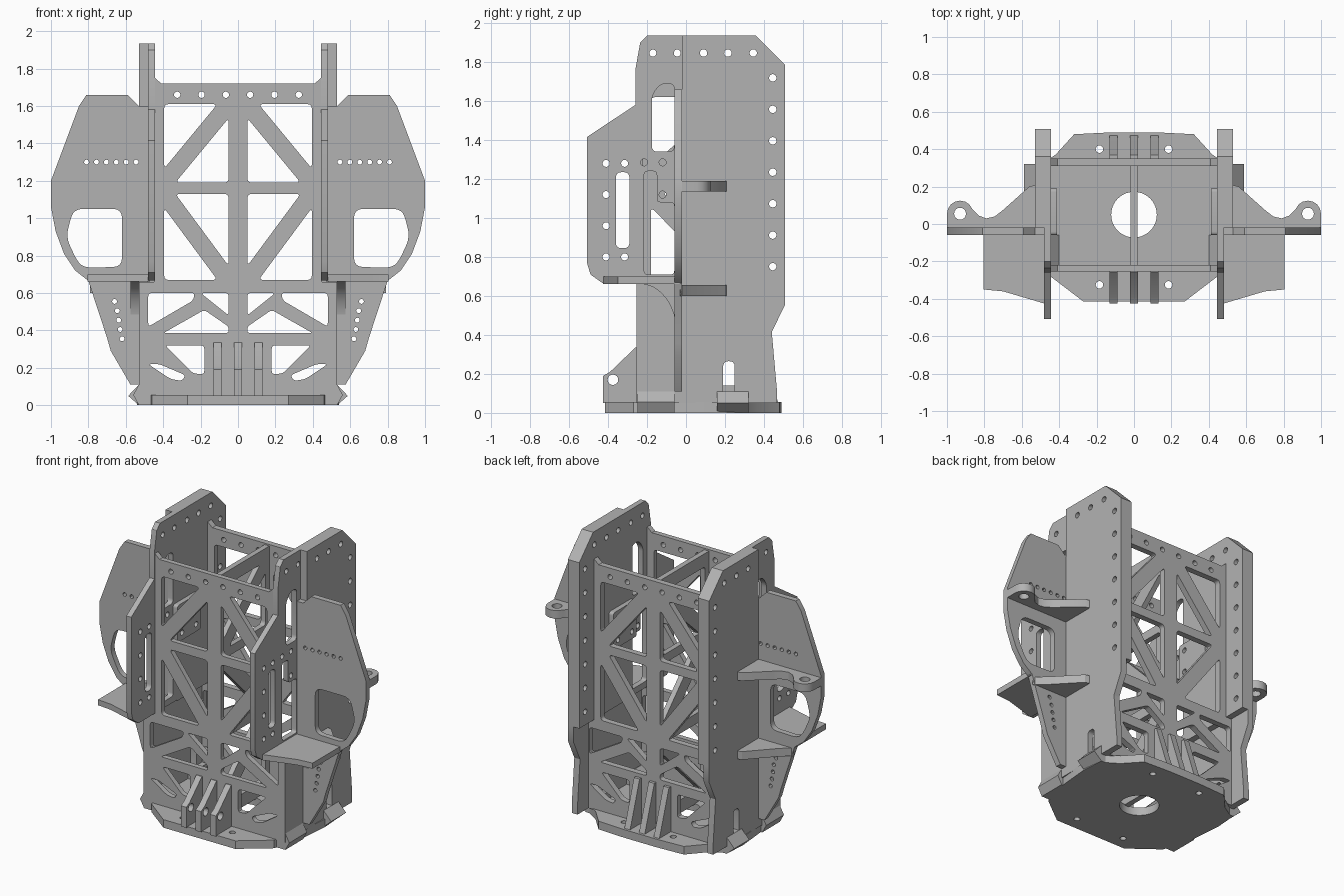
import bpy, bmesh, math
from mathutils import Vector

cube = bpy.data.objects.get("Cube")
if cube:
    bpy.data.objects.remove(cube, do_unlink=True)

metal = bpy.data.materials.new("machined grey")
metal.use_nodes = True
metal.diffuse_color = (0.45, 0.45, 0.45, 1)
metal.node_tree.nodes["Principled BSDF"].inputs["Base Color"].default_value = (0.45, 0.45, 0.45, 1)

AXES = {"x": lambda u, v, w: (w, u, v),
        "y": lambda u, v, w: (u, w, v),
        "z": lambda u, v, w: (u, v, w)}


def rounded(points, r, steps=4):
    """Round every corner of a polygon."""
    pts = [Vector(p) for p in points]
    out = []
    for i, p in enumerate(pts):
        a, b = pts[i - 1] - p, pts[(i + 1) % len(pts)] - p
        s = p + a.normalized() * min(r, a.length * 0.45)
        e = p + b.normalized() * min(r, b.length * 0.45)
        for k in range(steps + 1):
            t = k / steps
            out.append(s * (1 - t) ** 2 + p * 2 * t * (1 - t) + e * t * t)
    return out


def circle(u, v, r, n=16):
    return [(u + r * math.cos(math.tau * k / n), v + r * math.sin(math.tau * k / n)) for k in range(n)]


def rect(u0, u1, v0, v1, r=0.02):
    return rounded([(u0, v0), (u1, v0), (u1, v1), (u0, v1)], r)


def truss(u0, u1, v0, v1, rising=True):
    """Two triangular openings that leave a diagonal bar in a cell."""
    d, e = 0.06, 0.075
    a = [(u0, v1), (u1 - d, v1), (u0, v0 + e)]
    b = [(u1, v0), (u1, v1 - e), (u0 + d, v0)]
    if not rising:
        a, b = ([(u0 + u1 - u, v) for u, v in t] for t in (a, b))
    return [rounded(a, 0.025), rounded(b, 0.025)]


def flip(shapes):
    return [[(-p[0], p[1]) for p in s] for s in shapes]


def plate(name, outline, lo, hi, axis, holes=(), mirror=False):
    """Extrude an outline with holes between lo and hi along an axis."""
    curve = bpy.data.curves.new(name, "CURVE")
    curve.dimensions, curve.fill_mode = "2D", "BOTH"
    curve.extrude = (hi - lo) / 2
    for shape in [outline, *holes]:
        spline = curve.splines.new("POLY")
        spline.points.add(len(shape) - 1)
        for pt, p in zip(spline.points, shape):
            pt.co = (p[0], p[1], 0, 1)
        spline.use_cyclic_u = True
    temp = bpy.data.objects.new(name, curve)
    bpy.context.collection.objects.link(temp)
    bpy.context.view_layer.update()
    source = bpy.data.meshes.new_from_object(temp.evaluated_get(bpy.context.evaluated_depsgraph_get()))
    bpy.data.objects.remove(temp, do_unlink=True)
    for side in ((1, -1) if mirror else (1,)):
        bm = bmesh.new()
        bm.from_mesh(source)
        bmesh.ops.remove_doubles(bm, verts=bm.verts, dist=0.0001)
        for v in bm.verts:
            x, y, z = AXES[axis](v.co.x, v.co.y, v.co.z + (lo + hi) / 2)
            v.co = (x * side, y, z)
        bmesh.ops.recalc_face_normals(bm, faces=bm.faces)
        label = name if not mirror else ("left_" if side > 0 else "right_") + name
        mesh = bpy.data.meshes.new(label)
        bm.to_mesh(mesh)
        bm.free()
        mesh.materials.clear()
        mesh.materials.append(metal)
        bpy.context.collection.objects.link(bpy.data.objects.new(label, mesh))


def symmetric(half):
    return half + [(-u, v) for u, v in reversed(half)]


# Front and back truss panels
half_holes = truss(-.395, -.05, 1.19, 1.61) + truss(-.395, -.05, .67, 1.13, False)
half_holes += [rounded(s, .02) for s in (
    [(-.48, .60), (-.23, .60), (-.24, .56), (-.48, .42)],
    [(-.40, .385), (-.05, .385), (-.05, .42), (-.18, .51)],
    [(-.20, .60), (-.05, .60), (-.05, .48)],
    [(-.39, .32), (-.18, .32), (-.18, .165), (-.24, .17)],
    [(-.48, .22), (-.42, .22), (-.28, .16), (-.30, .13), (-.36, .14)])]
half_holes += [circle(x, 1.66, .017) for x in (-.325, -.195, -.065)]
panel_holes = half_holes + flip(half_holes)
panel = symmetric([(.53, .05), (.53, .66), (.45, .66), (.45, 1.755), (.41, 1.72)])
plate("front_panel", panel, -.255, -.22, "y", panel_holes)
plate("back_panel", [(max(-.5, min(.5, u)), v) for u, v in panel], .31, .35, "y", panel_holes)

# Middle web between the panels
web_holes = truss(-.18, .27, 1.19, 1.62) + truss(-.18, .27, .66, 1.13, False) + truss(-.18, .27, .14, .59)
plate("middle_web", [(-.23, .05), (.32, .05), (.32, 1.71), (-.23, 1.71)], -.018, .018, "x", web_holes)

# Thick side slabs, slimmer towards the base
bolts = [circle(y, 1.846, .019) for y in (.09, .215, .345)]
bolts += [circle(.445, .75 + .1615 * k, .019) for k in range(7)]
plate("side_slab", [(-.02, .66), (-.02, 1.935), (.36, 1.935), (.508, 1.785), (.508, .66)],
      .445, .53, "x", bolts, True)
plate("lower_side_slab", [(-.25, .05), (-.25, .66), (.508, .66), (.508, .554), (.44, .415), (.467, .11), (.467, .05)],
      .487, .53, "x", [rect(.19, .25, .065, .265, .03)], True)

# Thin front side plates with slots, window and bolt holes
side_holes = [rounded([(-.175, 1.34), (-.06, 1.34), (-.06, 1.69), (-.13, 1.69), (-.175, 1.63)], .03),
              rounded([(-.215, .71), (-.06, .71), (-.06, 1.08), (-.15, 1.08), (-.15, 1.24), (-.215, 1.24)], .02),
              rect(-.36, -.29, .845, 1.235, .03)]
side_holes += [circle(-.41, z, .018) for z in (.80, .96, 1.12, 1.28)]
side_holes += [circle(y, z, .018) for y, z in
               ((-.315, .80), (-.315, 1.28), (-.215, 1.285), (-.12, 1.285), (-.12, 1.12), (-.17, 1.846), (-.045, 1.846))]
plate("front_side_plate", [(-.02, .667), (-.02, 1.935), (-.20, 1.935), (-.235, 1.9), (-.26, 1.76), (-.26, 1.58),
                           (-.508, 1.415), (-.508, .77), (-.49, .71), (-.43, .667)],
      .445, .482, "x", side_holes, True)
plate("inner_bracket", rect(-.06, .19, 1.08, 1.33), .412, .446, "x",
      [circle(y, z, .018) for y in (-.01, .14) for z in (1.13, 1.28)], True)

# Outer wings
wing_holes = [rounded([(.62, .74), (.82, .735), (.86, .77), (.92, .9), (.88, 1.05), (.62, 1.05)], .05)]
wing_holes += [circle(.545 + .053 * k, 1.30, .013, 12) for k in range(6)]
wing_holes += [circle(x, z, .013, 12) for x, z in ((.66, .555), (.645, .505), (.638, .455), (.63, .405), (.62, .355))]
wing = [(.5, .11), (.575, .11), (.68, .29), (.70, .36), (.80, .665), (.87, .72), (.93, .81), (.975, .93),
        (1, 1.06), (1, 1.2), (.85, 1.6), (.81, 1.66), (.59, 1.66), (.53, 1.6), (.48, 1.6), (.48, .66), (.5, .66)]
plate("wing", wing, -.058, -.02, "y", wing_holes, True)

# Shelf under each wing with a curved gusset
plate("shelf", [(.47, -.03), (.805, -.03), (.805, -.35), (.70, -.36), (.48, -.425), (.47, -.425)],
      .662, .70, "z", (), True)
arc = [(-.24 + .19 * math.sin(a), .42 + .243 * math.cos(a)) for a in (math.pi / 16 * k for k in range(9))]
plate("shelf_gusset", arc + [(-.045, .663)], .53, .575, "x", (), True)

# Rear flanges: the upper one ends in a drilled eye
eye = [(.93 + .07 * math.cos(a), .055 + .07 * math.sin(a)) for a in (math.pi / 8 * k for k in range(8))]
plate("eye_flange", [(.52, -.03), (1, -.03)] + eye + [(.83, .045), (.79, .03), (.745, .04), (.70, .075), (.56, .20), (.52, .21)],
      1.135, 1.19, "z", [circle(.93, .055, .032)], True)
plate("lower_flange", [(.52, -.03), (.79, -.03), (.72, .03), (.56, .20), (.52, .21)], .60, .655, "z", (), True)

# Base plate with centre hole, and corner lugs
base = symmetric([(.27, -.415), (.46, -.27), (.52, -.06), (.54, .16), (.53, .30), (.42, .37), (.32, .48), (.12, .49)])
plate("base", base, 0, .055, "z",
      [circle(0, .05, .122, 40)] + [circle(x, y, .02) for x in (-.185, .185) for y in (-.325, .40)])
plate("base_lug", [(.45, 0), (.53, 0), (.587, .05), (.53, .11), (.45, .11)], .16, .32, "y", (), True)
plate("front_lug", [(.40, 0), (.53, 0), (.56, .055), (.53, .11), (.48, .13), (.40, .055)], -.25, -.06, "y", (), True)

# Base ribs, front drilled
for i, x in enumerate((-.11, 0, .11)):
    plate(f"front_rib_{i + 1}", [(-.24, .05), (-.425, .05), (-.425, .19), (-.39, .21), (-.26, .335), (-.24, .335)],
          x - .021, x + .021, "x", [circle(-.375, .17, .027)])
    plate(f"back_rib_{i + 1}", [(.34, .05), (.475, .05), (.46, .09), (.37, .36), (.34, .36)], x - .021, x + .021, "x")

# Smooth round edges only
bpy.ops.object.select_all(action="DESELECT")
for ob in bpy.context.collection.objects:
    if ob.type == "MESH":
        ob.select_set(True)
        bpy.context.view_layer.objects.active = ob
bpy.ops.object.shade_smooth_by_angle(angle=math.radians(30))
